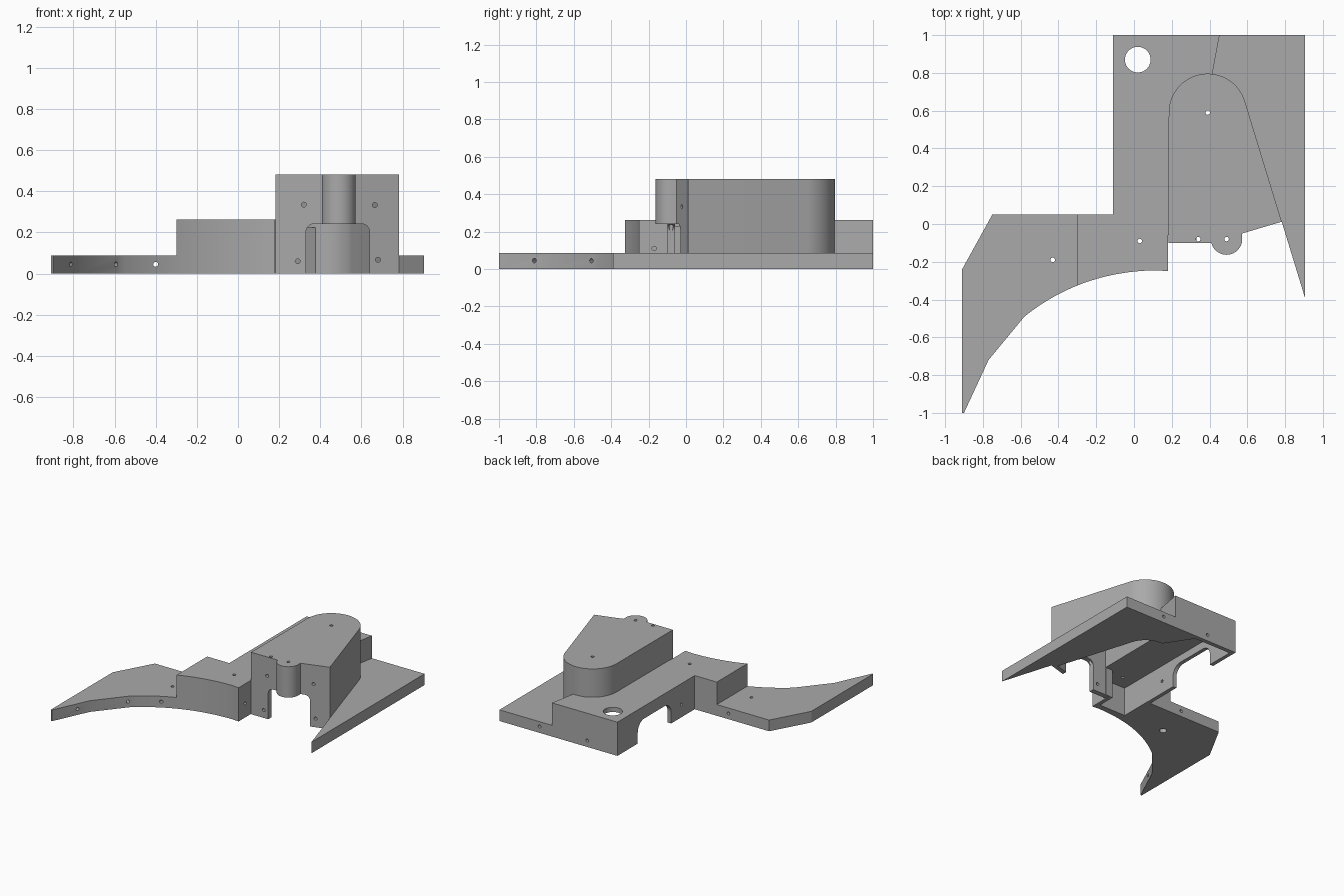
import bpy, bmesh
from math import cos, sin, radians
from mathutils import Vector

if "Cube" in bpy.data.objects:
    bpy.data.objects.remove(bpy.data.objects["Cube"], do_unlink=True)

grey = bpy.data.materials.new("plain_grey")
grey.use_nodes = True
colour = (0.4, 0.4, 0.4, 1)
grey.diffuse_color = colour
grey.node_tree.nodes["Principled BSDF"].inputs["Base Color"].default_value = colour


def add_object(name, bm):
    bmesh.ops.recalc_face_normals(bm, faces=bm.faces)
    mesh = bpy.data.meshes.new(name)
    bm.to_mesh(mesh)
    bm.free()
    mesh.materials.append(grey)
    obj = bpy.data.objects.new(name, mesh)
    bpy.context.collection.objects.link(obj)
    return obj


def prism(name, outline, low, high, axis="z"):
    """Extrude a closed outline along z, or an (x, z) / (y, z) outline along y / x."""
    place = {"z": lambda a, b, d: (a, b, d),
             "y": lambda a, b, d: (a, d, b),
             "x": lambda a, b, d: (d, a, b)}[axis]
    bm = bmesh.new()
    face = bm.faces.new([bm.verts.new(place(a, b, low)) for a, b in outline])
    moved = bmesh.ops.extrude_face_region(bm, geom=[face])["geom"]
    shift = Vector(place(0, 0, high - low))
    bmesh.ops.translate(bm, vec=shift, verts=[v for v in moved if isinstance(v, bmesh.types.BMVert)])
    return add_object(name, bm)


def rod(start, end, radius=0.012, sides=16):
    start, end = Vector(start), Vector(end)
    line = end - start
    bm = bmesh.new()
    bmesh.ops.create_cone(bm, cap_ends=True, segments=sides, radius1=radius,
                          radius2=radius, depth=line.length)
    turn = line.to_track_quat("Z", "Y").to_matrix()
    bmesh.ops.rotate(bm, matrix=turn, verts=bm.verts)
    bmesh.ops.translate(bm, vec=(start + end) / 2, verts=bm.verts)
    return add_object("hole_cutter", bm)


def arc(cx, cy, r, a0, a1, steps):
    angles = [radians(a0 + (a1 - a0) * i / steps) for i in range(steps + 1)]
    return [(cx + r * cos(a), cy + r * sin(a)) for a in angles]


def arch(a0, a1, height, r):
    return ([(a0, -0.1)] + arc(a0 + r, height - r, r, 180, 90, 8)
            + arc(a1 - r, height - r, r, 90, 0, 8) + [(a1, -0.1)])


def combine(target, other, operation):
    mod = target.modifiers.new("cut", "BOOLEAN")
    mod.operation, mod.solver, mod.object = operation, "EXACT", other
    bpy.context.view_layer.objects.active = target
    bpy.ops.object.modifier_apply(modifier=mod.name)
    bpy.data.objects.remove(other, do_unlink=True)


def sweep(t0, t1, steps):
    """Concave front edge shared by the wing and the middle housing."""
    a, b, c = Vector((-0.58, -0.49)), Vector((-0.28, -0.25)), Vector((0.12, -0.245))
    ts = [t0 + (t1 - t0) * i / steps for i in range(steps + 1)]
    return [tuple(a * (1 - t) ** 2 + b * 2 * t * (1 - t) + c * t * t) for t in ts]


SPLIT = 0.435
step_x = sweep(SPLIT, 1, 1)[0][0]

# Middle housing
body = prism("bracket_housing", sweep(SPLIT, 1, 12) + [
    (0.18, -0.25), (0.18, -0.06), (0.3, 0.0), (0.3, 0.7), (0.41, 0.77), (0.453, 1),
    (-0.11, 1), (-0.11, 0.05), (step_x, 0.05)], 0, 0.262)

# Low curved wing
wing = prism("wing", [(-0.91, -0.24), (-0.91, -1), (-0.9, -1), (-0.77, -0.72)]
             + sweep(0, SPLIT, 10) + [(step_x, 0.05), (-0.75, 0.05)], 0, 0.087)

# Low side plate
plate = prism("side_plate", [(0.905, 1), (0.905, -0.39), (0.782, 0.012), (0.7, 0.05),
                             (0.5, 0.6), (0.4, 0.7), (0.3, 0.9), (0.3, 1)], 0, 0.087)

# Tall housing with round back and front boss
tall = prism("tall_housing", [(0.183, -0.1), (0.407, -0.1)]
             + arc(0.49, -0.08, 0.083, 195, 360, 20)
             + [(0.573, -0.05), (0.782, 0.012)]
             + arc(0.39, 0.59, 0.206, 17, 180, 32), 0, 0.482)

for part in (wing, plate, tall):
    combine(body, part, "UNION")

# Hollow undersides
cutters = [
    prism("tall_cavity", [(0.215, -0.06), (0.42, -0.06), (0.55, -0.02), (0.74, 0.035)]
          + arc(0.39, 0.59, 0.171, 17, 180, 32), -0.1, 0.447),
    prism("middle_cavity", [(-0.08, -0.2), (0.15, -0.2), (0.15, -0.06), (0.3, -0.055),
                            (0.3, 0.7), (0.38, 0.755), (0.24, 0.967), (-0.08, 0.967)], -0.1, 0.225),
    # Arched openings
    prism("front_arch", arch(0.33, 0.64, 0.242, 0.04), -0.3, 0.1, "y"),
    prism("side_arch", arch(0.34, 0.75, 0.165, 0.08), -0.2, 0.0, "x"),
    # Large round opening
    rod((0.02, 0.87, 0.1), (0.02, 0.87, 0.4), 0.068, 40),
    # Wing holes
    rod((-0.4, -0.6, 0.045), (-0.4, 0.2, 0.045)),
    rod((-0.86, -0.79, 0.045), (-0.77, -0.83, 0.045)),
    rod((-0.66, -0.45, 0.045), (-0.54, -0.55, 0.045)),
    rod((-0.43, -0.19, -0.1), (-0.43, -0.19, 0.03), 0.027),
    # Side wall holes
    rod((0.1, -0.17, 0.11), (0.25, -0.17, 0.11)),
    rod((-0.2, 0.215, 0.1), (0.0, 0.215, 0.1)),
]
# Screw holes from above, front and back
for x, y, low in [(-0.43, -0.19, -0.1), (0.03, -0.09, 0.15), (0.39, 0.59, 0.4),
                  (0.34, -0.08, 0.15), (0.49, -0.08, 0.15)]:
    cutters.append(rod((x, y, low), (x, y, 0.6)))
for x, z in [(0.32, 0.335), (0.29, 0.06), (0.665, 0.333), (0.68, 0.067)]:
    cutters.append(rod((x, -0.2, z), (x, 0.06, z)))
for x in (0.15, 0.56):
    cutters.append(rod((x, 0.9, 0.05), (x, 1.1, 0.05)))

for cutter in cutters:
    combine(body, cutter, "DIFFERENCE")

for obj in bpy.context.selected_objects:
    obj.select_set(False)
body.select_set(True)
bpy.context.view_layer.objects.active = body
bpy.ops.object.shade_smooth_by_angle(angle=radians(25))
